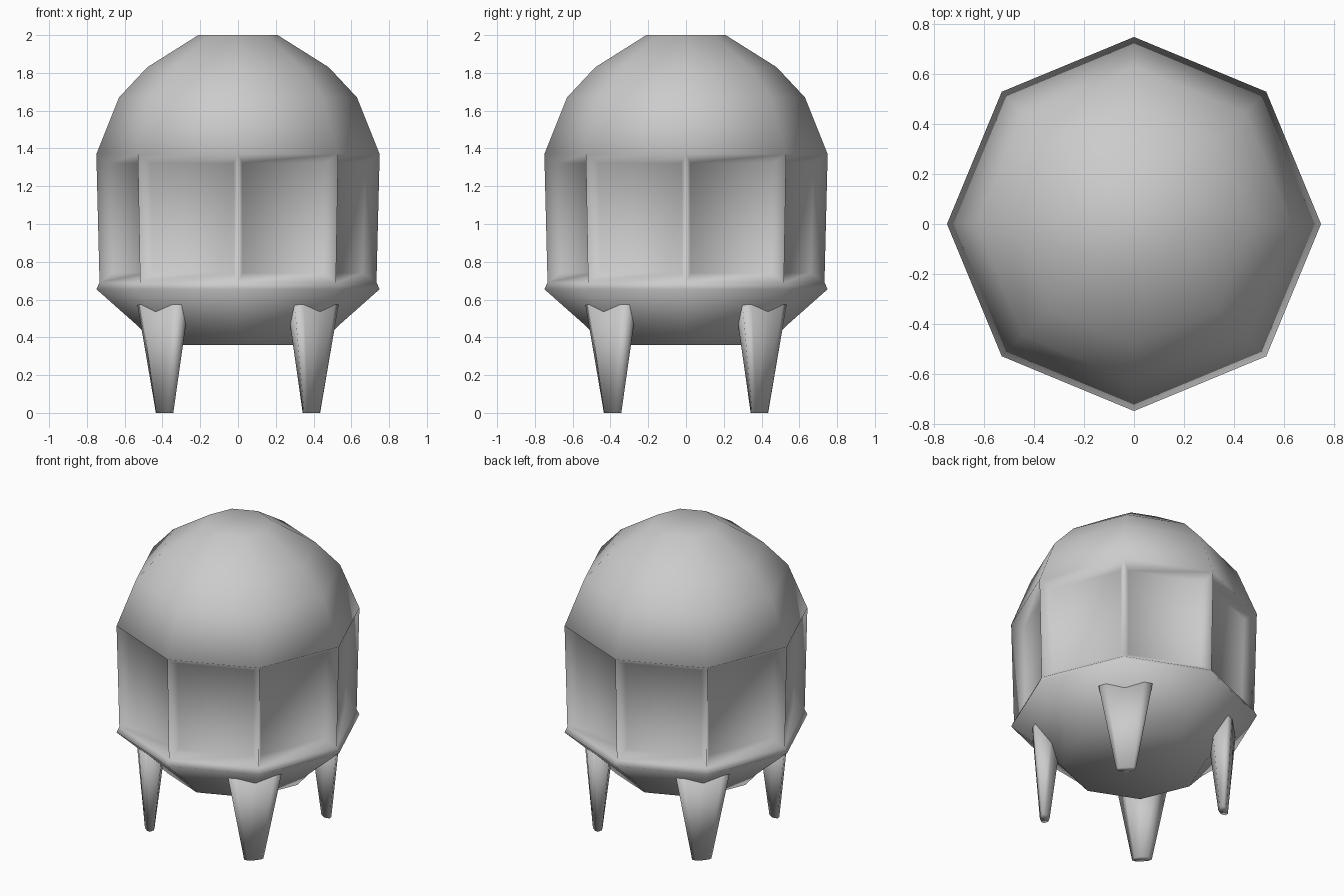
import bpy, bmesh
from math import cos, sin, pi

if "Cube" in bpy.data.objects:
    bpy.data.objects.remove(bpy.data.objects["Cube"])

def loft(bm, rings):
    """Join 8-sided rings, each (centre_x, outer_rx, inner_rx, ry, z), and cap both ends."""
    loops = []
    for cx, ro, ri, ry, z in rings:
        ring = []
        for i in range(8):
            c, s = cos(i * pi / 4), sin(i * pi / 4)
            ring.append(bm.verts.new((cx + c * (ro if c > 0 else ri), ry * s, z)))
        loops.append(ring)
    bands = []
    for a, b in zip(loops, loops[1:]):
        bands.append([bm.faces.new((a[i], a[(i + 1) % 8], b[(i + 1) % 8], b[i]))
                      for i in range(8)])
    bm.faces.new(loops[0][::-1])
    bm.faces.new(loops[-1])
    bmesh.ops.recalc_face_normals(bm, faces=bm.faces[:])
    return bands

def finish(bm, name):
    mesh = bpy.data.meshes.new(name)
    bm.to_mesh(mesh)
    bm.free()
    ob = bpy.data.objects.new(name, mesh)
    bpy.context.collection.objects.link(ob)
    bpy.ops.object.select_all(action='DESELECT')
    ob.select_set(True)
    bpy.context.view_layer.objects.active = ob
    bpy.ops.object.shade_smooth()
    return ob

# Octagonal domed body: underside, flared rim, walls, dome
profile = [(0.44, 0.36), (0.53, 0.46), (0.75, 0.655), (0.733, 0.69),
           (0.75, 1.37), (0.63, 1.67), (0.48, 1.83), (0.21, 2.0)]
bm = bmesh.new()
bands = loft(bm, [(0, r, r, r, z) for r, z in profile])
# Recessed wall panels
bmesh.ops.inset_individual(bm, faces=bands[3], thickness=0.07, depth=-0.06)
finish(bm, "domed_body")

# Four tapered legs on the diagonals, flatter outside and deeper inside
for k, side in enumerate(("back_right", "back_left", "front_left", "front_right")):
    bm = bmesh.new()
    loft(bm, [(0.555, 0.02, 0.04, 0.06, 0), (0.59, 0.03, 0.15, 0.17, 0.6)])
    leg = finish(bm, side + "_leg")
    leg.rotation_euler.z = pi / 4 + k * pi / 2
